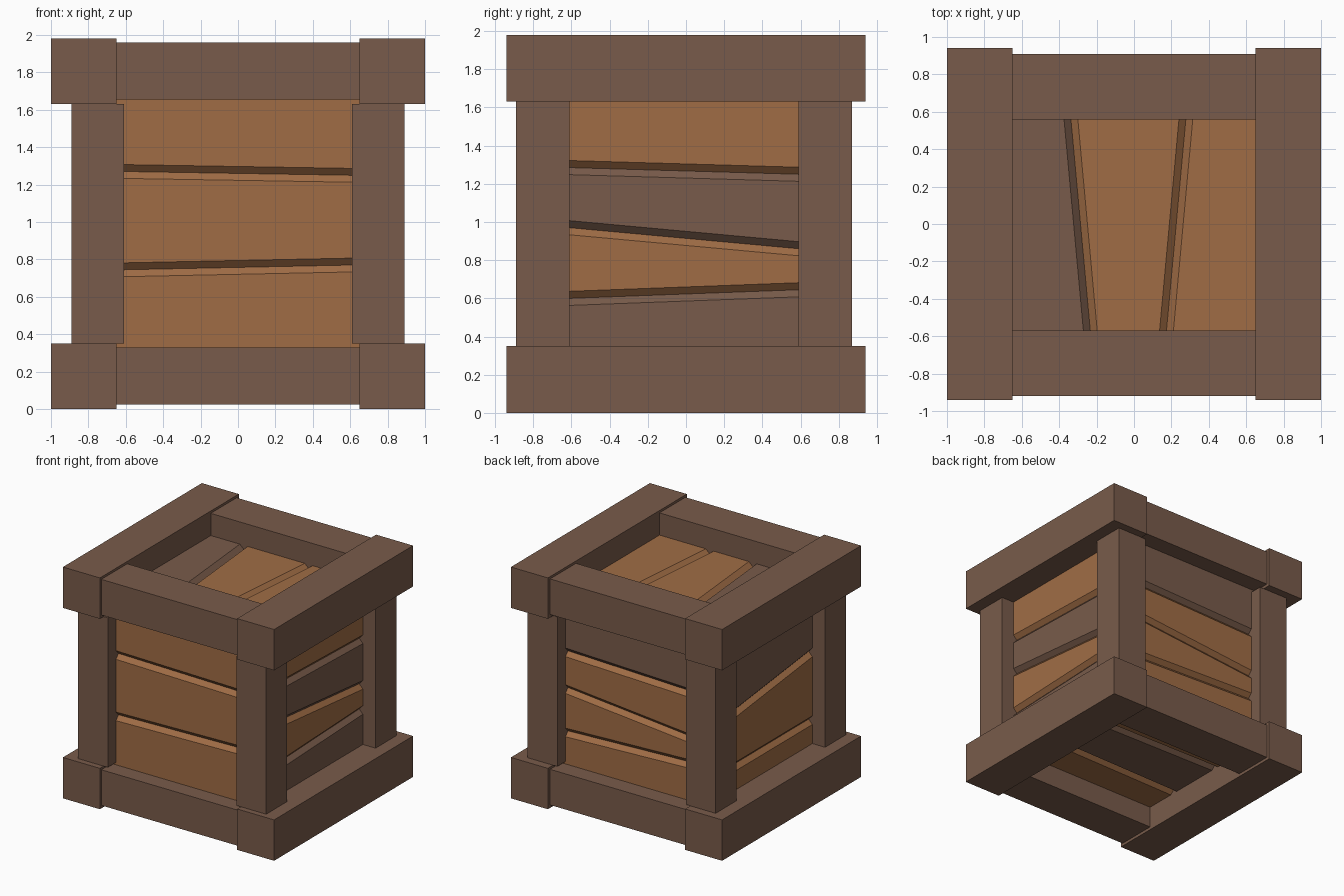
import bpy
from mathutils import Vector

if "Cube" in bpy.data.objects:
    bpy.data.objects.remove(bpy.data.objects["Cube"])


def material(name, rgb):
    m = bpy.data.materials.new(name)
    m.diffuse_color = (*rgb, 1)
    m.use_nodes = True
    m.node_tree.nodes["Principled BSDF"].inputs["Base Color"].default_value = m.diffuse_color
    return m


DARK = material("dark brown wood", (0.190, 0.105, 0.069))
TAN = material("orange brown wood", (0.352, 0.152, 0.060))


def mesh_object(name, verts, faces, mat):
    me = bpy.data.meshes.new(name)
    me.from_pydata(verts, [], faces)
    me.materials.append(mat)
    ob = bpy.data.objects.new(name, me)
    bpy.context.collection.objects.link(ob)
    return ob


def box(name, x, y, z, mat=DARK):
    verts = [(a, b, c) for c in z for b in y for a in x]
    faces = [(0, 2, 3, 1), (4, 5, 7, 6), (0, 1, 5, 4),
             (2, 6, 7, 3), (0, 4, 6, 2), (1, 3, 7, 5)]
    return mesh_object(name, verts, faces, mat)


# Frame: long side beams, shorter cross beams, corner posts
for level, zs, zc in (("bottom", (0, 0.35), (0.025, 0.33)),
                      ("top", (1.63, 1.98), (1.655, 1.96))):
    box(level + "_left_beam", (-1, -0.65), (-0.94, 0.94), zs)
    box(level + "_right_beam", (0.65, 1), (-0.94, 0.94), zs)
    box(level + "_front_beam", (-0.65, 0.65), (-0.92, -0.57), zc)
    box(level + "_back_beam", (-0.65, 0.65), (0.56, 0.91), zc)
for side, x in (("left", (-0.89, -0.61)), ("right", (0.61, 0.89))):
    box("front_%s_post" % side, x, (-0.89, -0.61), (0.35, 1.63))
    box("back_%s_post" % side, x, (0.59, 0.87), (0.35, 1.63))

BEVEL, GROOVE, THICK = 0.037, 0.035, 0.06


def panel(name, origin, u, v, half, vmin, vmax, gaps, mats):
    """Planks stacked along v; each gap is the groove height at u=-0.6 and u=0.6."""
    o, u, v = Vector(origin), Vector(u), Vector(v)
    n = u.cross(v)
    lines = [(vmin, vmin)] + gaps + [(vmax, vmax)]
    for i, mat in enumerate(mats):
        verts = []
        for s, k in ((-1, 0), (1, 1)):
            def edge(line):
                mid, slope = sum(line) / 2, (line[1] - line[0]) / 1.2
                return mid + slope * s * half
            lo, hi = edge(lines[i]), edge(lines[i + 1])
            # bevelled plank cross-section
            profile = [(lo, -THICK), (lo, -GROOVE), (lo + BEVEL, 0),
                       (hi - BEVEL, 0), (hi, -GROOVE), (hi, -THICK)]
            verts += [o + u * s * half + v * a + n * b for a, b in profile]
        faces = [(j, j + 6, (j + 1) % 6 + 6, (j + 1) % 6) for j in range(6)]
        faces += [tuple(range(6)), tuple(range(11, 5, -1))]
        mesh_object("%s_plank_%d" % (name, i + 1), verts, faces, mat)


# Plank panels on all six sides
four = [(0.60, 0.645), (0.97, 0.86), (1.285, 1.25)]
Z = (0, 0, 1)
panel("front", (0, -0.78, 0), (1, 0, 0), Z, 0.65, 0.25, 1.74,
      [(0.745, 0.77), (1.27, 1.25)], [TAN, TAN, TAN])
panel("right", (0.77, -0.01, 0), (0, 1, 0), Z, 0.65, 0.25, 1.74,
      four, [DARK, TAN, DARK, TAN])
panel("back", (0, 0.76, 0), (-1, 0, 0), Z, 0.65, 0.25, 1.74,
      four, [TAN, TAN, TAN, DARK])
panel("left", (-0.77, -0.01, 0), (0, -1, 0), Z, 0.65, 0.25, 1.74,
      [(0.55, 0.55), (0.99, 1.13)], [TAN, TAN, DARK])
panel("top", (0, -0.01, 1.77), (0, -1, 0), (1, 0, 0), 0.66, -0.74, 0.74,
      [(-0.34, -0.23), (0.28, 0.17)], [DARK, TAN, TAN])
panel("bottom", (0, 0, 0.21), (-1, 0, 0), (0, 1, 0), 0.7, -0.72, 0.70,
      [(-0.25, -0.27), (0.23, 0.25)], [TAN, DARK, TAN])
